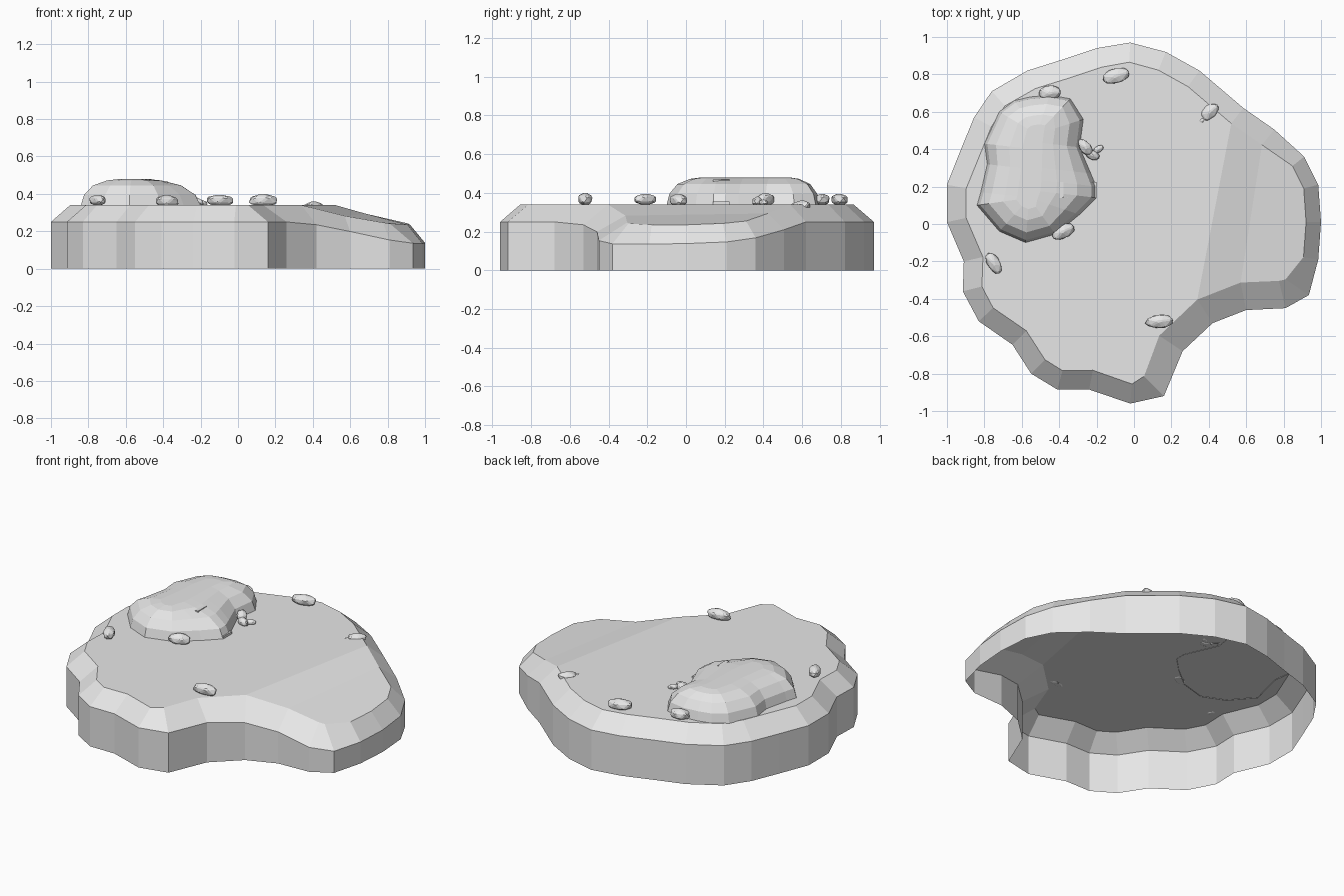
import bpy, bmesh, math, random
from mathutils import Vector, Matrix

if "Cube" in bpy.data.objects:
    bpy.data.objects.remove(bpy.data.objects["Cube"], do_unlink=True)

# One stone colour for everything
stone = bpy.data.materials.new("stone_grey")
stone.use_nodes = True
stone.diffuse_color = (0.8, 0.8, 0.8, 1)
stone.node_tree.nodes["Principled BSDF"].inputs["Base Color"].default_value = stone.diffuse_color

DECK = 0.34


def finish(bm, name):
    """Turn a bmesh into a flat shaded stone object."""
    mesh = bpy.data.meshes.new(name)
    bm.to_mesh(mesh)
    bm.free()
    mesh.materials.append(stone)
    obj = bpy.data.objects.new(name, mesh)
    bpy.context.collection.objects.link(obj)
    return obj


def add_ring(bm, points):
    return [bm.verts.new(p) for p in points]


def bridge(bm, lower, upper):
    """Join two clockwise rings with quads facing outward."""
    for i in range(len(lower)):
        j = (i + 1) % len(lower)
        bm.faces.new((lower[j], lower[i], upper[i], upper[j]))


def ramp(value, stops):
    """Piecewise linear height."""
    for (a, za), (b, zb) in zip(stops, stops[1:]):
        if value <= b:
            return za + (zb - za) * max(0, value - a) / (b - a)
    return stops[-1][1]


def seaward(p):
    """Distance along the direction in which the deck slopes down."""
    return 0.98 * p.x - 0.2 * p.y


# Island outline, clockwise from the back
coast = [Vector(p) for p in (
    (-.02, .97), (.17, .92), (.35, .82), (.585, .62), (.75, .505), (.91, .36), (.985, .21), (1, .01),
    (.985, -.19), (.935, -.38), (.81, -.45), (.6, -.46), (.42, -.53), (.26, -.68), (.16, -.92),
    (-.02, -.96), (-.24, -.885), (-.41, -.885), (-.55, -.8), (-.65, -.645), (-.83, -.52),
    (-.915, -.36), (-.91, -.2), (-1, .01), (-1, .21), (-.925, .4), (-.855, .57), (-.76, .71),
    (-.57, .82), (-.38, .88), (-.2, .94))]


def inset(points):
    """Rim of the deck: the coast moved inward, wider at the front right."""
    rim = []
    for i, p in enumerate(points):
        along = (points[(i + 1) % len(points)] - points[i - 1]).normalized()
        width = 0.105
        if p.x > 0 and p.y < -0.3:
            width = 0.15
        elif p.x > 0.9:
            width = 0.08
        rim.append(p + Vector((along.y, -along.x)) * width)
    return rim


# Island: open shell of wall, bevel and deck
bm = bmesh.new()
rim_points = inset(coast)
foot = add_ring(bm, [(p.x, p.y, 0) for p in coast])
wall = add_ring(bm, [(p.x, p.y, ramp(seaward(p), [(.45, .25), (.9, .15), (1, .135)])) for p in coast])
rim = add_ring(bm, [(p.x, p.y, ramp(seaward(p), [(.44, DECK), (.66, .27), (.9, .235)])) for p in rim_points])
bridge(bm, foot, wall)
bridge(bm, wall, rim)
# Deck: flat part, slope, and lower shore
bm.faces.new(reversed(rim[12:] + rim[:4]))
bm.faces.new((rim[3], rim[12], rim[11], rim[4]))
bm.faces.new(reversed(rim[4:12]))
finish(bm, "island")

# Hill: rings shrinking toward a spine
hill_outline = [Vector(p) for p in (
    (-.34, .67), (-.27, .56), (-.29, .41), (-.23, .27), (-.2, .2), (-.2, .14), (-.29, .05),
    (-.42, -.055), (-.58, -.1), (-.72, -.04), (-.84, .1), (-.82, .17), (-.785, .32), (-.8, .43),
    (-.72, .6), (-.64, .66), (-.555, .68), (-.45, .69))]
spine_start, spine_end = Vector((-.56, .14)), Vector((-.52, .48))


def spine_point(p):
    d = spine_end - spine_start
    t = (p - spine_start).dot(d) / d.length_squared
    return spine_start + d * min(1, max(0, t))


bm = bmesh.new()
rings = []
for keep, z in ((1, DECK - .003), (.94, .395), (.77, .445), (.5, .472), (.25, .48)):
    ring = []
    for p in hill_outline:
        q = spine_point(p)
        # The side by the stairs is gentler
        k = keep ** 1.35 if p.x > -.3 else keep
        q = q + (p - q) * k
        ring.append((q.x, q.y, z))
    rings.append(add_ring(bm, ring))
for lower, upper in zip(rings, rings[1:]):
    bridge(bm, lower, upper)
bm.faces.new(reversed(rings[-1]))
bmesh.ops.remove_doubles(bm, verts=bm.verts, dist=0.002)
finish(bm, "hill")

# Stairs: stepped profile swept across the width
STEPS = 9
profile = [(-.2, DECK)]
for i in range(STEPS):
    x, z = -.2 - .022 * i, DECK + .0142 * (i + 1)
    profile += [(x, z), (x - .022, z)]
profile.append((profile[-1][0], DECK))
bm = bmesh.new()
near, far = (add_ring(bm, [(x, y, z) for x, z in profile]) for y in (.14, .225))
bridge(bm, near, far)
bm.faces.new(near)
bm.faces.new(reversed(far))
bmesh.ops.recalc_face_normals(bm, faces=bm.faces)
finish(bm, "stairs")


def rock(name, x, y, length, width, top, angle, floor=DECK - .003, seed=1):
    """Chipped boulder, cut open where it meets the ground."""
    rng = random.Random(seed)
    bm = bmesh.new()
    bmesh.ops.create_icosphere(bm, subdivisions=1, radius=1)
    for v in bm.verts:
        v.co *= rng.uniform(.9, 1.15)
    bmesh.ops.bevel(bm, geom=bm.edges[:], offset=.12, segments=1, affect='EDGES')
    size = Matrix.Diagonal((length / 2, width / 2, (top - floor) * .62, 1))
    turn = Matrix.Rotation(math.radians(angle), 4, 'Z')
    bm.transform(Matrix.Translation((x, y, floor)) @ turn @ size)
    low = max(v.co.z for v in bm.verts)
    bmesh.ops.translate(bm, verts=bm.verts, vec=(0, 0, top - low))
    bmesh.ops.bisect_plane(bm, geom=bm.verts[:] + bm.edges[:] + bm.faces[:],
                           plane_co=(0, 0, floor), plane_no=(0, 0, 1), clear_inner=True)
    finish(bm, name)


rock("back_rock", -.1, .79, .17, .09, .395, 18, seed=2)
rock("shore_rock", .405, .6, .12, .09, .36, 40, floor=.31, seed=3)
rock("shore_pebble", .365, .555, .05, .035, .345, 40, floor=.31, seed=4)
rock("hill_back_rock", -.45, .7, .125, .09, .395, 5, seed=5)
rock("hill_front_rock", -.38, -.04, .15, .085, .395, 25, seed=6)
rock("left_rock", -.75, -.21, .16, .08, .395, -62, seed=7)
rock("front_rock", .135, -.52, .17, .085, .4, 8, seed=8)
rock("pile_large", -.26, .41, .12, .07, .4, -50, seed=9)
rock("pile_middle", -.225, .37, .1, .055, .38, -25, seed=10)
rock("pile_small", -.19, .4, .07, .04, .365, 30, seed=11)
